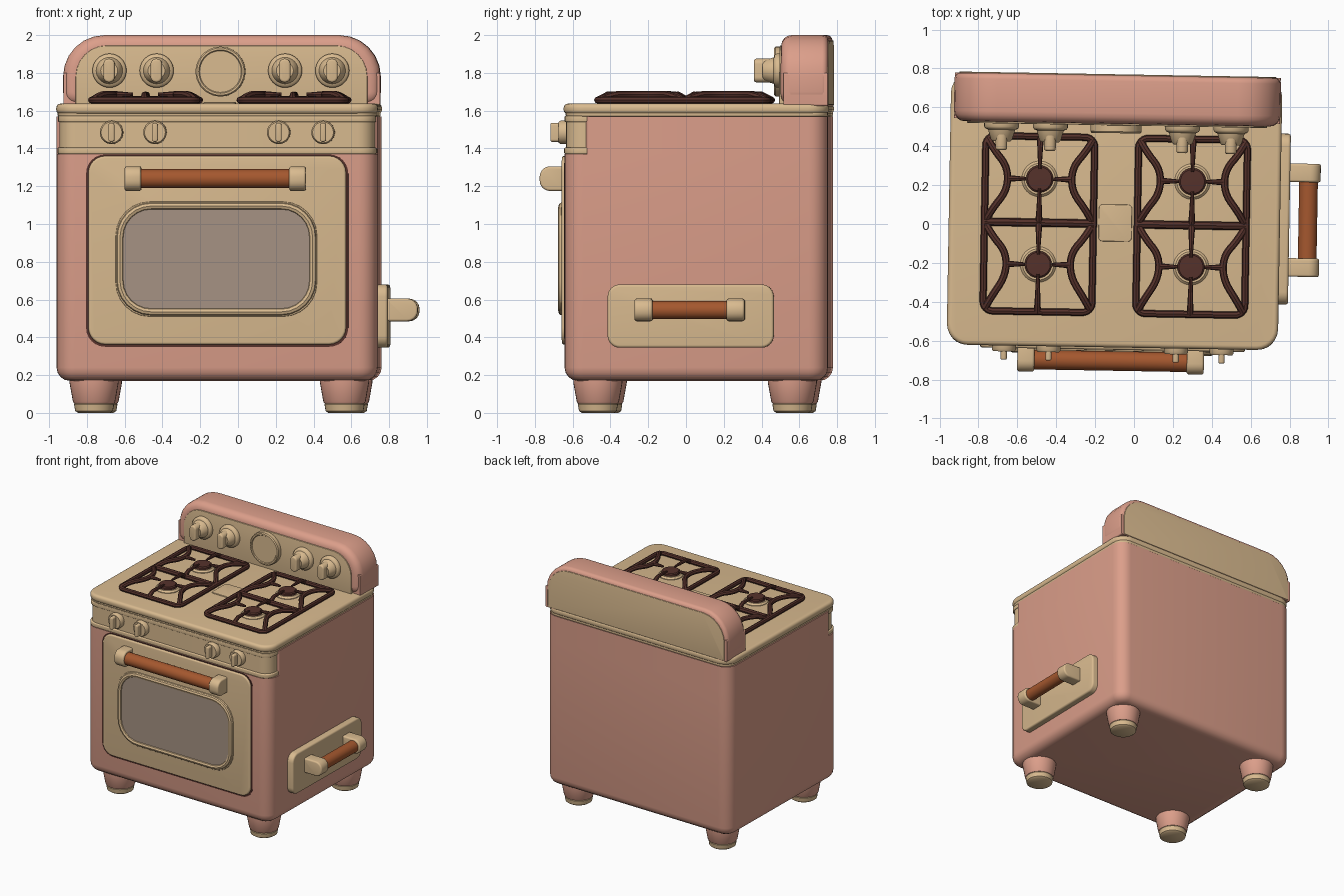
import bpy, bmesh
from math import sin, cos, pi, radians
from mathutils import Matrix, Vector

old = bpy.data.objects.get("Cube")
if old:
    bpy.data.objects.remove(old, do_unlink=True)


def material(name, r, g, b):
    lin = [(c / 255) ** 2.2 for c in (r, g, b)] + [1]
    m = bpy.data.materials.new(name)
    m.use_nodes = True
    m.diffuse_color = lin
    m.node_tree.nodes["Principled BSDF"].inputs["Base Color"].default_value = lin
    return m


pink = material("pink enamel", 219, 157, 137)
cream = material("cream enamel", 216, 185, 142)
wood = material("brown wood", 163, 88, 50)
iron = material("dark iron", 86, 53, 47)
glass = material("smoky glass", 164, 145, 130)
parts = []


def add(name, mesh, mat):
    mesh.materials.append(mat)
    ob = bpy.data.objects.new(name, mesh)
    bpy.context.collection.objects.link(ob)
    parts.append(ob)
    return ob


def finish(name, bm, mat):
    bmesh.ops.recalc_face_normals(bm, faces=bm.faces)
    mesh = bpy.data.meshes.new(name)
    bm.to_mesh(mesh)
    bm.free()
    return add(name, mesh, mat)


def rounded_rect(lo, hi, radii, n=6):
    """Outline points; radii run counter-clockwise from the low-low corner."""
    if not isinstance(radii, tuple):
        radii = (radii,) * 4
    corners = [(lo[0], lo[1], 1, 1), (hi[0], lo[1], -1, 1),
               (hi[0], hi[1], -1, -1), (lo[0], hi[1], 1, -1)]
    pts = []
    for k, (u, v, su, sv) in enumerate(corners):
        r = radii[k]
        for i in range(n + 1):
            a = pi + k * pi / 2 + i * pi / 2 / n
            pts.append((u + su * r + r * cos(a), v + sv * r + r * sin(a)))
    return pts


def prism(name, mat, axis, lo, hi, radii, low_bevel=0, high_bevel=0):
    """Rounded rectangle extruded along an axis, with rounded cap edges."""
    b, c = [i for i in range(3) if i != axis]
    bm = bmesh.new()
    rings = []
    for level in (lo[axis], hi[axis]):
        ring = []
        for u, v in rounded_rect((lo[b], lo[c]), (hi[b], hi[c]), radii):
            co = [0, 0, 0]
            co[axis], co[b], co[c] = level, u, v
            ring.append(bm.verts.new(co))
        bm.faces.new(ring)
        rings.append(ring)
    n = len(rings[0])
    for i in range(n):
        j = (i + 1) % n
        bm.faces.new((rings[0][i], rings[0][j], rings[1][j], rings[1][i]))
    bmesh.ops.recalc_face_normals(bm, faces=bm.faces)
    for ring, size in zip(rings, (low_bevel, high_bevel)):
        if size:
            edges = [bm.edges.get((ring[i], ring[(i + 1) % n])) for i in range(n)]
            bmesh.ops.bevel(bm, geom=edges, offset=size, segments=4, profile=0.5,
                            affect='EDGES', clamp_overlap=False)
    return finish(name, bm, mat)


def lathe(name, mat, centre, direction, profile, n=32):
    """Solid of revolution from (radius, height) pairs."""
    turn = Vector((0, 0, 1)).rotation_difference(Vector(direction)).to_matrix()
    bm = bmesh.new()
    rings = [[bm.verts.new(Vector(centre) + turn @ Vector(
        (r * cos(2 * pi * i / n), r * sin(2 * pi * i / n), h))) for i in range(n)]
        for r, h in profile]
    for p, q in zip(rings, rings[1:]):
        for i in range(n):
            j = (i + 1) % n
            bm.faces.new((p[i], p[j], q[j], q[i]))
    bm.faces.new(rings[0])
    bm.faces.new(rings[-1])
    return finish(name, bm, mat)


def tube(name, mat, points, radius, closed=False, taper=1, smooth=False):
    cu = bpy.data.curves.new(name, 'CURVE')
    cu.dimensions = '3D'
    cu.bevel_depth, cu.bevel_resolution, cu.use_fill_caps = radius, 2, True
    sp = cu.splines.new('NURBS' if smooth else 'POLY')
    sp.points.add(len(points) - 1)
    for i, (p, co) in enumerate(zip(sp.points, points)):
        p.co = (*co, 1)
        p.radius = 1 + (taper - 1) * i / (len(points) - 1)
    sp.use_cyclic_u = closed
    if smooth:
        sp.use_endpoint_u, sp.order_u, sp.resolution_u = True, 3, 4
    tmp = bpy.data.objects.new(name + "_path", cu)
    bpy.context.collection.objects.link(tmp)
    mesh = bpy.data.meshes.new_from_object(
        tmp.evaluated_get(bpy.context.evaluated_depsgraph_get()))
    bpy.data.objects.remove(tmp, do_unlink=True)
    mesh.materials.clear()
    return add(name, mesh, mat)


# Cabinet: full-depth lower body and a set-back upper body
prism("body", pink, 2, (-.95, -.63, .17), (.75, .765, 1.37), .1, .07)
prism("upper_body", pink, 2, (-.95, -.515, 1.37), (.75, .765, 1.57), (.02, .02, .1, .1))

# Feet
for sx in (-1, 1):
    for sy in (-1, 1):
        at = (-.09 + sx * .663, .06 + sy * .515, 0)
        lathe("foot", pink, at, (0, 0, 1), [(.106, .05), (.112, .06), (.13, .16), (.13, .2)])
        lathe("foot_tip", cream, at, (0, 0, 1), [(.085, 0), (.1, .01), (.106, .045), (.1, .055)])

# Control band with lips, and the worktop
front_round = (.09, .09, .01, .01)
prism("control_band", cream, 2, (-.935, -.622, 1.38), (.735, -.5, 1.57), front_round)
prism("band_lower_lip", cream, 2, (-.945, -.632, 1.37), (.745, -.5, 1.405), front_round, .008, .008)
prism("band_upper_lip", cream, 2, (-.942, -.63, 1.54), (.742, -.5, 1.572), front_round, .006, .006)
prism("worktop_trim", cream, 2, (-.945, -.625, 1.567), (.745, .765, 1.6), .1, .012, .012)
prism("worktop", cream, 2, (-.952, -.635, 1.582), (.752, .77, 1.637), .11, .022, .022)
prism("worktop_centre_plate", cream, 2, (-.18, -.09, 1.63), (-.01, .1, 1.645), .02, 0, .005)

# Backsplash with cream front and rear panels
arch = (.01, .01, .2, .2)
body = prism("backsplash", pink, 1, (-.935, .515, 1.63), (.745, .765, 2), (.07, .07, .22, .22), .055, .03)
prism("backsplash_base", pink, 1, (-.933, .53, 1.625), (.743, .765, 1.8), .01)
prism("backsplash_front_panel", cream, 1, (-.867, .507, 1.63), (.677, .53, 1.945), (.01, .01, .165, .165), .004)
prism("backsplash_rear_panel", cream, 1, (-.91, .76, 1.63), (.72, .77, 1.972), arch, 0, .003)

# Backsplash dial and knobs
lathe("dial", cream, (-.1, .51, 1.807), (0, -1, 0),
      [(.132, 0), (.132, .035), (.125, .043), (.115, .043), (.11, .037), (.01, .037)], 40)
for x in (-.688, -.438, .242, .492):
    lathe("backsplash_knob", cream, (x, .51, 1.812), (0, -1, 0),
          [(.09, 0), (.09, .02), (.083, .03), (.07, .035), (.055, .085), (.045, .095)])
    prism("knob_grip", cream, 1, (x - .03, .37, 1.75), (x + .03, .45, 1.875), .028, .012)

# Control band knobs
for x in (-.657, -.427, .228, .463):
    lathe("band_knob", cream, (x, -.62, 1.485), (0, -1, 0),
          [(.062, 0), (.062, .035), (.055, .045), (.01, .045)])
    prism("band_knob_grip", cream, 1, (x - .016, -.708, 1.435), (x + .016, -.65, 1.535), .014, .008)

# Oven door, window and frame
prism("door_gap", iron, 1, (-.792, -.633, .35), (.596, -.62, 1.368), .1)
prism("door", cream, 1, (-.78, -.647, .362), (.584, -.62, 1.36), .09, .012)
prism("window_surround", cream, 1, (-.635, -.653, .51), (.431, -.64, 1.118), .18, .005)
prism("window", glass, 1, (-.597, -.657, .55), (.393, -.64, 1.08), .15)
ring = rounded_rect((-.612, .535), (.408, 1.095), .165)
tube("window_frame", cream, [(x, -.65, z) for x, z in ring], .02, closed=True)

# Oven door handle
for x in (-.587, .285):
    prism("door_handle_end", cream, 0, (x, -.767, 1.175), (x + .088, -.635, 1.305),
          (.055, .015, .015, .055), .012, .012)
lathe("door_handle_bar", wood, (-.52, -.705, 1.24), (1, 0, 0), [(.05, 0), (.05, .83)])

# Side plate with its handle
prism("side_plate", cream, 0, (.74, -.4, .345), (.8, .48, .68), .065, 0, .014)
for y in (-.255, .232):
    prism("side_handle_end", cream, 1, (.79, y, .485), (.957, y + .095, .605),
          (.015, .055, .055, .015), .012, .012)
lathe("side_handle_bar", wood, (.895, -.18, .545), (0, 1, 0), [(.048, 0), (.048, .43)])

# Burners and iron grates
low, high = 1.656, 1.686
for cx in (-.488, .298):
    x0, x1, y0, y1 = cx - .28, cx + .28, -.458, .443
    tube("grate_rim", iron, [(x, y, low) for x, y in rounded_rect((x0, y0), (x1, y1), .05)],
         .018, closed=True)
    tube("grate_middle_bar", iron, [(x0, 0, low), (x1, 0, low)], .021)
    for cy, bottom, top in ((-.215, y0, 0), (.225, 0, y1)):
        lathe("burner_base", cream, (cx, cy, 1.63), (0, 0, 1), [(.092, 0), (.092, .012), (.08, .024)])
        lathe("burner_cap", iron, (cx, cy, 1.64), (0, 0, 1),
              [(.07, 0), (.07, .03), (.062, .037), (.01, .038)], 24)
        for end, s in ((bottom, -1), (top, 1)):
            tube("grate_finger", iron, [(cx, end, low), (cx, end - s * .05, high),
                                        (cx, cy + s * .1, high), (cx, cy + s * .05, high)],
                 .019, taper=.4)
        for s in (-1, 1):
            edge, bend = cx + s * .27, cx + s * .165
            tube("grate_side_bow", iron, [(edge, bottom + .015, low), (cx + s * .24, bottom + .07, high),
                                          (bend, cy - .06, high), (bend, cy + .06, high),
                                          (cx + s * .24, top - .07, high), (edge, top - .015, low)],
                 .019, smooth=True)
            tube("grate_side_finger", iron, [(bend, cy, high), (cx + s * .07, cy, high)], .018, taper=.5)

# Smooth shading and the slight turn of the whole stove
pivot = Vector((-.09, .07, 0))
turn = Matrix.Translation(pivot) @ Matrix.Rotation(radians(-1), 4, 'Z') @ Matrix.Translation(-pivot)
bpy.ops.object.select_all(action='DESELECT')
for ob in parts:
    ob.matrix_world = turn
    ob.select_set(True)
bpy.context.view_layer.objects.active = parts[0]
bpy.ops.object.shade_smooth_by_angle(angle=radians(35))
